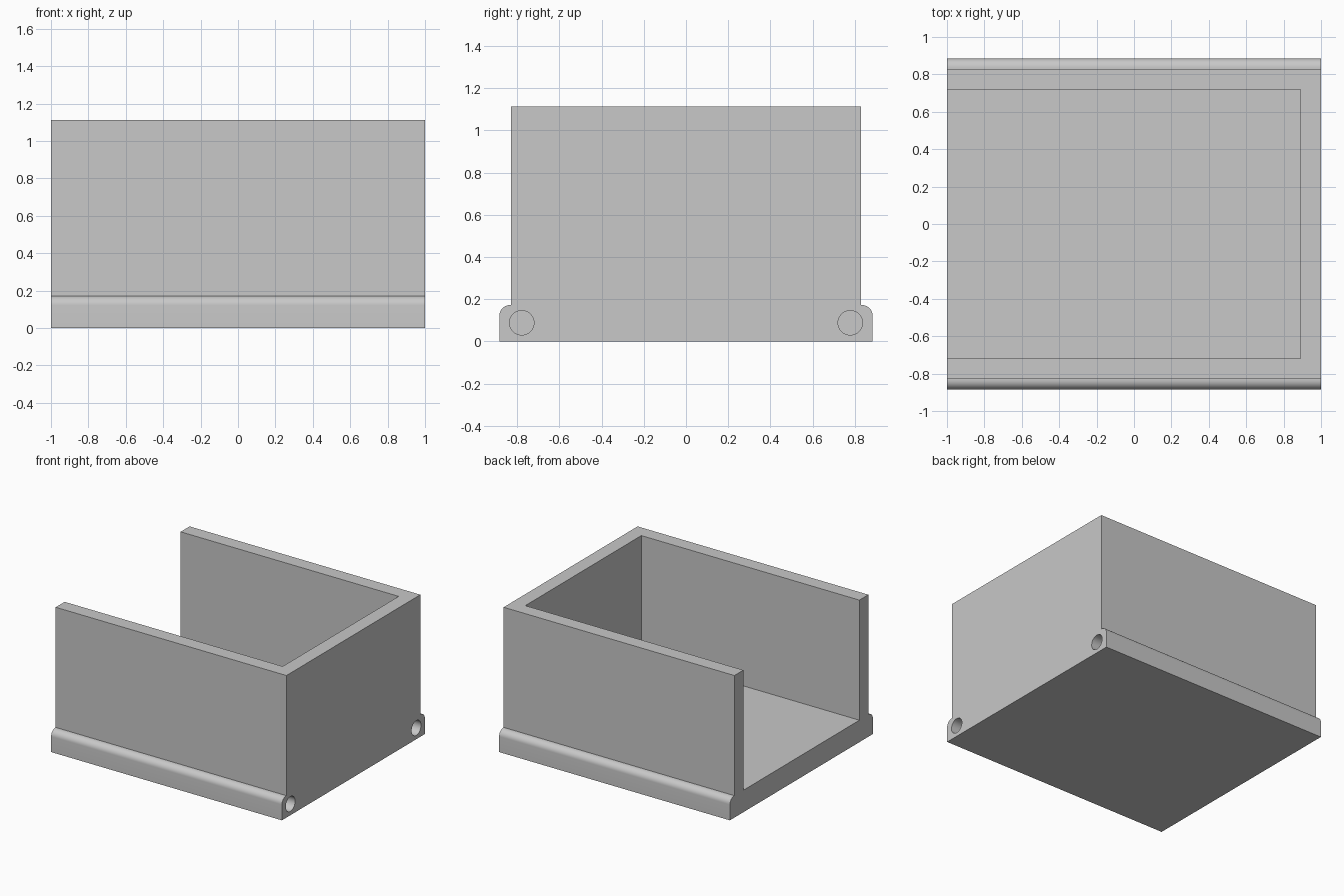
import bpy
import bmesh
from math import sin, cos, pi

cube = bpy.data.objects.get("Cube")
if cube:
    bpy.data.objects.remove(cube, do_unlink=True)

HALF_LEN = 1.0      # half length along x
RAIL_Y = 0.885      # outer face of the rails
WALL_Y = 0.829      # outer face of the side walls
INNER_Y = 0.718     # inner face of the side walls
END_X = 0.89        # inner face of the closed end
HEIGHT = 1.113
FLOOR = 0.172       # floor and rail height
ROUND = 0.05        # rail edge rounding
BORE = (0.779, 0.088, 0.058)  # y, z, radius

grey = bpy.data.materials.new("plain_grey")
grey.use_nodes = True
colour = (0.58, 0.58, 0.58, 1)
grey.diffuse_color = colour
grey.node_tree.nodes["Principled BSDF"].inputs["Base Color"].default_value = colour


def extrude_profile(name, points, x0, x1):
    """Make a solid from a y-z outline swept from x0 to x1."""
    bm = bmesh.new()
    face = bm.faces.new([bm.verts.new((x0, y, z)) for y, z in points])
    grown = bmesh.ops.extrude_face_region(bm, geom=[face])["geom"]
    verts = [g for g in grown if isinstance(g, bmesh.types.BMVert)]
    bmesh.ops.translate(bm, verts=verts, vec=(x1 - x0, 0, 0))
    bmesh.ops.recalc_face_normals(bm, faces=bm.faces)
    mesh = bpy.data.meshes.new(name)
    bm.to_mesh(mesh)
    bm.free()
    mesh.materials.append(grey)
    obj = bpy.data.objects.new(name, mesh)
    bpy.context.collection.objects.link(obj)
    return obj


def arc(cy, cz, r, start, end, steps):
    angles = [start + (end - start) * i / steps for i in range(steps + 1)]
    return [(cy + r * cos(a), cz + r * sin(a)) for a in angles]


# Outer body: walls with a rounded rail along each lower side
half = [(RAIL_Y, 0)]
half += arc(RAIL_Y - ROUND, FLOOR - ROUND, ROUND, 0, pi / 2, 10)
half += [(WALL_Y, FLOOR), (WALL_Y, HEIGHT)]
outline = half + [(-y, z) for y, z in reversed(half)]
body = extrude_profile("open_ended_tray", outline, -HALF_LEN, HALF_LEN)

# Cavity, open at the top and at one end
box = [(-INNER_Y, FLOOR), (INNER_Y, FLOOR), (INNER_Y, 2), (-INNER_Y, 2)]
cutters = [extrude_profile("cavity_cutter", box, -2, END_X)]

# Blind bores in the rails, entering from the closed end
y, z, r = BORE
for side, name in ((1, "back"), (-1, "front")):
    ring = arc(side * y, z, r, 0, 2 * pi, 48)[:-1]
    cutters.append(extrude_profile(name + "_bore_cutter", ring, -END_X, 1.2))

bpy.ops.object.select_all(action="DESELECT")
body.select_set(True)
bpy.context.view_layer.objects.active = body
for cutter in cutters:
    cutter.hide_render = True
    mod = body.modifiers.new(cutter.name, "BOOLEAN")
    mod.operation = "DIFFERENCE"
    mod.solver = "EXACT"
    mod.object = cutter
    bpy.ops.object.modifier_apply(modifier=mod.name)
    bpy.data.objects.remove(cutter, do_unlink=True)

bpy.ops.object.shade_smooth_by_angle(angle=pi / 6)
